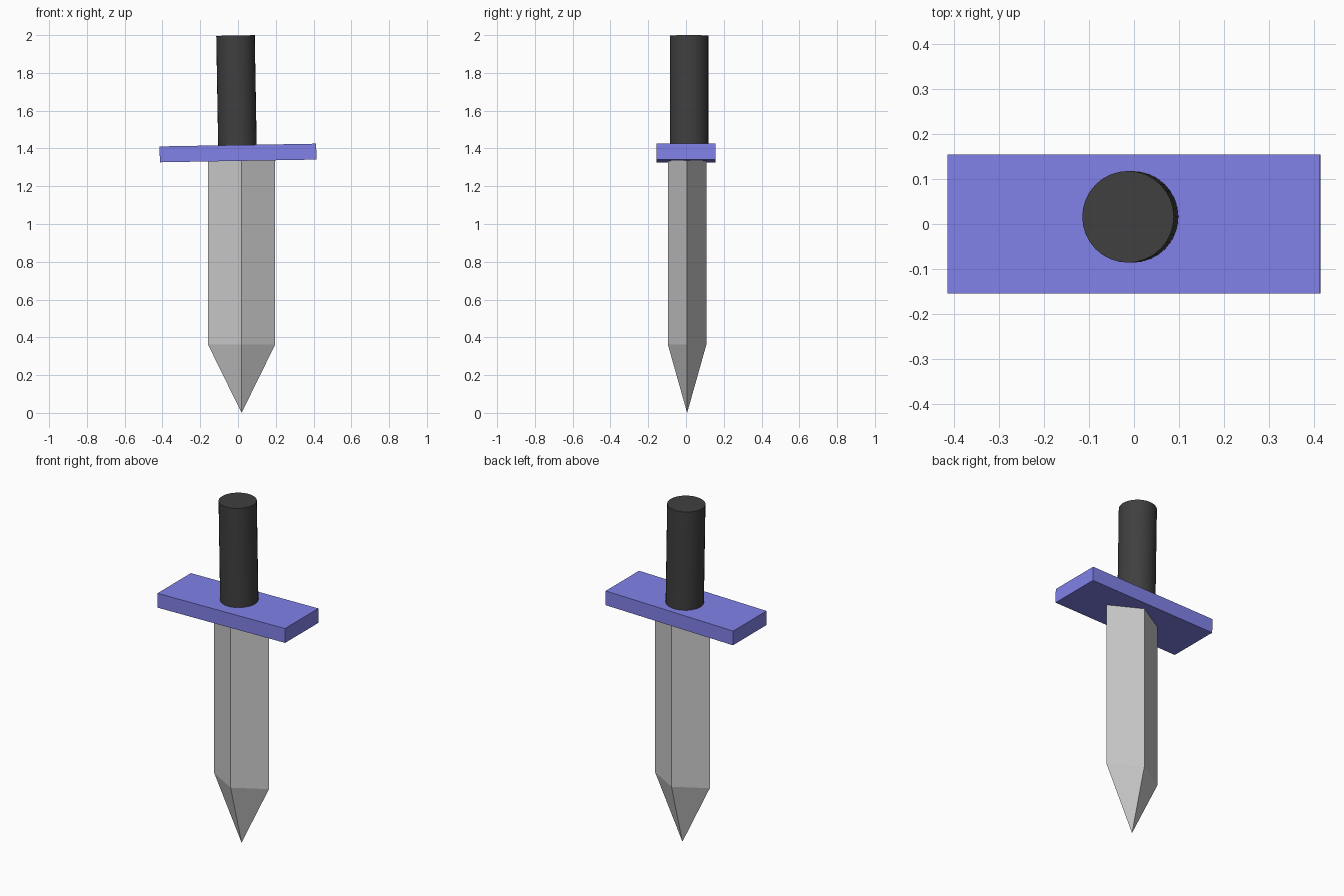
import bpy, bmesh, math
from mathutils import Matrix, Vector

if "Cube" in bpy.data.objects:
    bpy.data.objects.remove(bpy.data.objects["Cube"])

TILT = Matrix.Rotation(math.radians(-1), 4, 'Y')  # hilt leans slightly


def material(name, color):
    mat = bpy.data.materials.new(name)
    mat.diffuse_color = color
    mat.use_nodes = True
    mat.node_tree.nodes["Principled BSDF"].inputs["Base Color"].default_value = mat.diffuse_color
    return mat


def make_object(name, bm, mat=None):
    bmesh.ops.recalc_face_normals(bm, faces=bm.faces)
    mesh = bpy.data.meshes.new(name)
    bm.to_mesh(mesh)
    bm.free()
    if mat:
        mesh.materials.append(mat)
    obj = bpy.data.objects.new(name, mesh)
    bpy.context.collection.objects.link(obj)
    return obj


# Blade: diamond section with a four-sided point
bm = bmesh.new()
cx, cy, hx, hy = 0.019, 0.006, 0.178, 0.102
section = [(cx - hx, cy), (cx, cy - hy), (cx + hx, cy), (cx, cy + hy)]
tip = bm.verts.new((cx, cy, 0))
low = [bm.verts.new((x, y, 0.362)) for x, y in section]
top = [bm.verts.new((x, y, 1.345)) for x, y in section]
for i in range(4):
    j = (i + 1) % 4
    bm.faces.new((tip, low[j], low[i]))
    bm.faces.new((low[i], low[j], top[j], top[i]))
bm.faces.new(top)
make_object("blade", bm)

# Guard: flat crossbar
bm = bmesh.new()
bmesh.ops.create_cube(bm, size=1, matrix=Matrix.Translation((0, 0, 1.376))
                      @ TILT @ Matrix.Diagonal((0.829, 0.31, 0.084, 1)))
make_object("guard", bm, material("guard_blue", (0.22, 0.22, 0.82, 1)))

# Grip: round bar sharing the guard's tilt
bm = bmesh.new()
bottom, height = 1.41, 0.588
centre = Vector((-0.003, 0.016, bottom)) + TILT @ Vector((0, 0, height / 2))
bmesh.ops.create_cone(bm, cap_ends=True, segments=32, radius1=0.102, radius2=0.102,
                      depth=height, matrix=Matrix.Translation(centre) @ TILT)
grip = make_object("grip", bm, material("grip_black", (0.05, 0.05, 0.05, 1)))
bpy.context.view_layer.objects.active = grip
grip.select_set(True)
bpy.ops.object.shade_smooth_by_angle(angle=math.radians(30))
